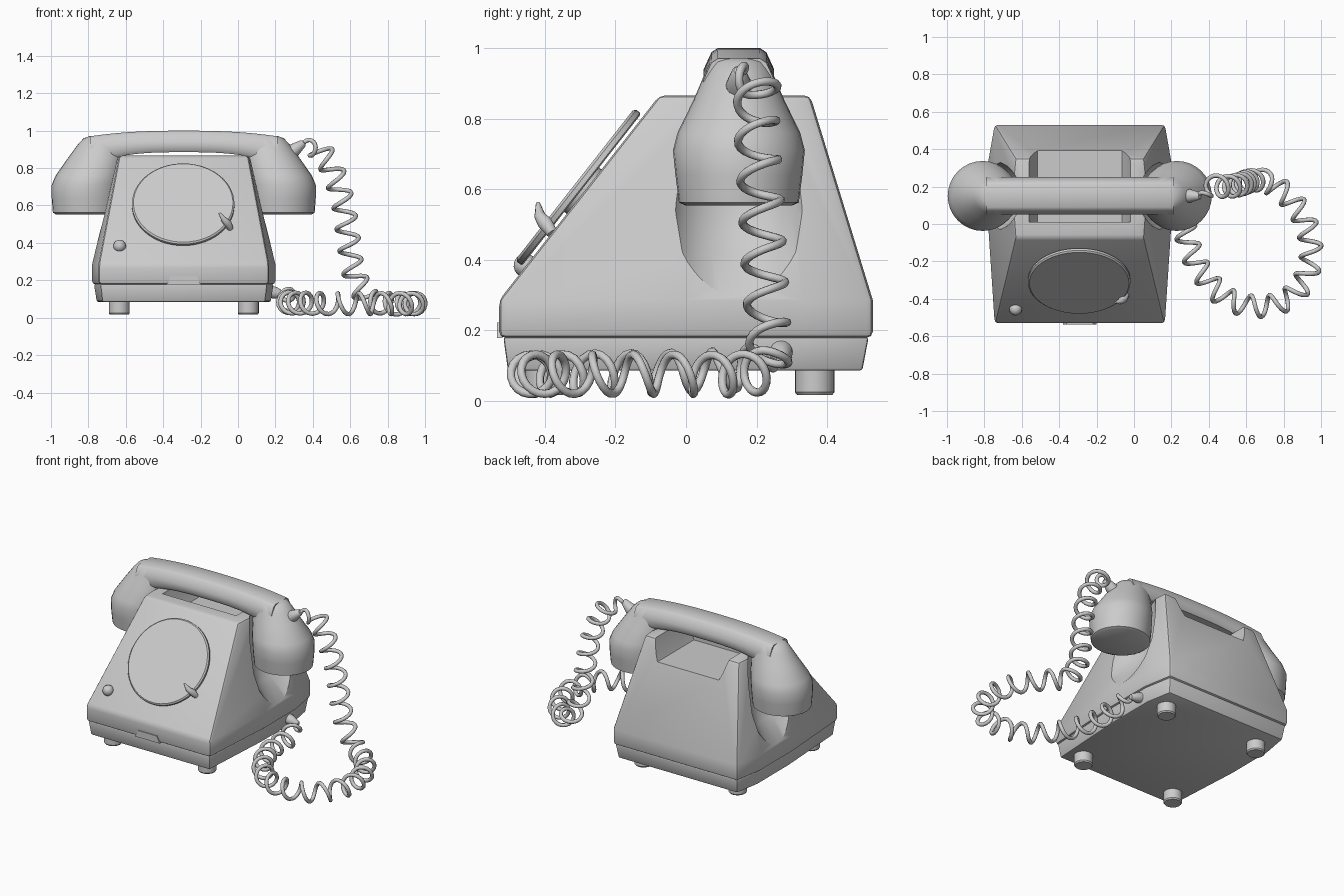
import bpy, bmesh, math
from mathutils import Vector, Matrix

if "Cube" in bpy.data.objects:
    bpy.data.objects.remove(bpy.data.objects["Cube"], do_unlink=True)

grey = bpy.data.materials.new("plain grey")
grey.use_nodes = True
GREY = (0.6, 0.6, 0.6, 1)
grey.diffuse_color = GREY
grey.node_tree.nodes["Principled BSDF"].inputs["Base Color"].default_value = GREY

CX = -0.29   # centre of the telephone body in x
HY = 0.15    # centre of the handset in y


def loft(name, rings):
    """Skin a closed solid through rings with equal point counts."""
    bm = bmesh.new()
    rows = [[bm.verts.new(p) for p in ring] for ring in rings]
    n = len(rows[0])
    for a, b in zip(rows, rows[1:]):
        for i in range(n):
            bm.faces.new((a[i], a[(i + 1) % n], b[(i + 1) % n], b[i]))
    bm.faces.new(rows[0][::-1])
    bm.faces.new(rows[-1])
    bmesh.ops.recalc_face_normals(bm, faces=bm.faces)
    mesh = bpy.data.meshes.new(name)
    bm.to_mesh(mesh)
    bm.free()
    mesh.materials.append(grey)
    ob = bpy.data.objects.new(name, mesh)
    bpy.context.collection.objects.link(ob)
    return ob


def ellipse(cx, cy, z, rx, ry, n=32):
    return [(cx + rx * math.cos(math.tau * i / n), cy + ry * math.sin(math.tau * i / n), z)
            for i in range(n)]


def activate(ob):
    bpy.ops.object.select_all(action='DESELECT')
    ob.select_set(True)
    bpy.context.view_layer.objects.active = ob


def smooth(ob, angle=35):
    activate(ob)
    bpy.ops.object.shade_smooth_by_angle(angle=math.radians(angle))


def bevel(ob, width, segments=2):
    mod = ob.modifiers.new("bevel", 'BEVEL')
    mod.width, mod.segments, mod.limit_method = width, segments, 'ANGLE'
    mod.angle_limit = math.radians(25)
    activate(ob)
    bpy.ops.object.modifier_apply(modifier=mod.name)


def carve(ob, cutter):
    mod = ob.modifiers.new("carve", 'BOOLEAN')
    mod.operation, mod.solver, mod.object = 'DIFFERENCE', 'EXACT', cutter
    activate(ob)
    bpy.ops.object.modifier_apply(modifier=mod.name)
    bpy.data.objects.remove(cutter, do_unlink=True)


def spun(name, profile, centre, axis, n=24):
    """Turned part: profile of (radius, height) along an axis."""
    ob = loft(name, [ellipse(0, 0, h, r, r, n) for r, h in profile])
    turn = Vector(axis).to_track_quat('Z', 'Y').to_matrix().to_4x4()
    ob.data.transform(Matrix.Translation(centre) @ turn)
    smooth(ob)
    return ob


def plan(z, front, back, corner, middle, y_front=0.0, y_back=0.33):
    """Eight-sided outline of the housing at one height."""
    half = [(corner, front), (middle, y_front), (middle, y_back), (corner, back)]
    pts = half + [(-x, y) for x, y in reversed(half)]
    return [(CX + x, y, z) for x, y in pts]


# Housing: tapered shell, cradle trough and side hollows for the cups
body = loft("body", [plan(0.178, -0.53, 0.53, 0.455, 0.49),
                     plan(0.285, -0.53, 0.53, 0.455, 0.49),
                     plan(0.866, -0.075, 0.352, 0.345, 0.352, 0.02, 0.28)])
bevel(body, 0.018)
trough = [[(CX - w, 0.01, z), (CX + w, 0.01, z), (CX + w, 0.7, z), (CX - w, 0.7, z)]
          for z, w in ((0.735, 0.225), (0.78, 0.245), (1.0, 0.31))]
carve(body, loft("trough_cutter", trough))
for s in (-1, 1):
    hollow = [ellipse(CX + s * x, HY, z, r, r, 48)
              for z, x, r in ((0.27, 0.71, 0.2), (0.42, 0.585, 0.205),
                              (0.54, 0.525, 0.205), (0.72, 0.515, 0.205), (1.0, 0.515, 0.2))]
    carve(body, loft("hollow_cutter", hollow))
smooth(body, 30)

base = loft("base", [plan(0.085, -0.505, 0.5, 0.435, 0.465),
                     plan(0.18, -0.518, 0.518, 0.446, 0.48)])
bevel(base, 0.008)
smooth(base)

# Small pull tab at the lower front edge
tab = [[(CX + x, y, z) for x, z in ((-0.09, 0.178), (0.09, 0.178), (0.07, 0.222), (-0.07, 0.222))]
       for y in (-0.536, -0.52)]
loft("front_tab", tab)

for side in (-0.345, 0.345):
    for y in (-0.4, 0.365):
        spun("foot", [(0.05, 0.016), (0.056, 0.024), (0.056, 0.1)], (CX + side, y, 0), (0, 0, 1))

# Dial on the sloping front
slope = Vector((0, 0.455, 0.58)).normalized()
out = Vector((0, -slope.z, slope.y))
dial_centre = Vector((CX - 0.003, -0.288, 0.592))
spun("dial", [(0.268, 0.01), (0.274, 0.014), (0.274, 0.028), (0.266, 0.035)],
     dial_centre, out, 56)
spun("dial_spindle", [(0.08, -0.02), (0.08, 0.015)], dial_centre, out)
knob_profile = [(0.034 * math.cos(a), 0.034 * math.sin(a)) for a in (-0.4, 0, 0.4, 0.8, 1.2, 1.5)]
spun("front_knob", knob_profile, (-0.633, -0.455, 0.383), out)


def tube(name, points, radii, n=8):
    """Round tube through points, carrying its frame along the path."""
    pts = [Vector(p) for p in points]
    side, rings = Vector((0, 1, 0.1)), []
    for i, p in enumerate(pts):
        t = (pts[min(i + 1, len(pts) - 1)] - pts[max(i - 1, 0)]).normalized()
        side = (side - t * side.dot(t)).normalized()
        up = t.cross(side)
        rings.append([p + radii[i] * (side * math.cos(math.tau * k / n) + up * math.sin(math.tau * k / n))
                      for k in range(n)])
    ob = loft(name, rings)
    smooth(ob, 60)
    return ob


tube("finger_stop", [(-0.04, -0.38, 0.475), (-0.055, -0.4, 0.505), (-0.075, -0.415, 0.525),
                     (-0.1, -0.42, 0.56)], [0.016, 0.022, 0.016, 0.006])

# Handset: arched handle and two cups
handle = []
for i in range(17):
    u = -1 + i / 8
    x = CX + 0.5 * u
    top = 1.0 - 0.03 * abs(u) ** 2.5
    bottom = 0.885 - 0.07 * abs(u) ** 3
    outline = [(-0.1, bottom + 0.02), (-0.085, bottom), (0.085, bottom), (0.1, bottom + 0.02),
               (0.1, top - 0.06), (0.078, top - 0.012), (0.06, top), (-0.06, top),
               (-0.078, top - 0.012), (-0.1, top - 0.06)]
    handle.append([(x, HY + y, z) for y, z in outline])
smooth(loft("handset_handle", handle), 40)
for s, name in ((-1, "right_cup"), (1, "left_cup")):
    cup = [ellipse(CX + s * x, HY, z, rx, ry)
           for z, x, rx, ry in ((0.553, 0.52, 0.165, 0.15), (0.562, 0.52, 0.18, 0.17),
                                (0.64, 0.52, 0.186, 0.18), (0.71, 0.519, 0.187, 0.187),
                                (0.76, 0.505, 0.18, 0.174), (0.85, 0.47, 0.152, 0.13),
                                (0.925, 0.445, 0.122, 0.098), (0.96, 0.43, 0.105, 0.082),
                                (0.972, 0.42, 0.08, 0.065))]
    smooth(loft(name, cup), 40)

# Strain reliefs at both ends of the cord
spun("handset_relief", [(0.038, -0.03), (0.036, 0.02), (0.02, 0.08), (0.014, 0.085)],
     (0.285, HY, 0.885), (0.8, 0, 0.6), 16)
spun("base_relief", [(0.034, -0.03), (0.032, 0.02), (0.018, 0.07), (0.014, 0.075)],
     (0.18, 0.27, 0.138), (0.9, 0, -0.25), 16)

# Coiled cord wound around a smooth path
path = [Vector(p) for p in (
    (0.345, 0.15, 0.93), (0.42, 0.2, 0.91), (0.5, 0.2, 0.8), (0.56, 0.21, 0.62),
    (0.59, 0.22, 0.42), (0.62, 0.23, 0.24), (0.7, 0.23, 0.1), (0.82, 0.15, 0.075),
    (0.92, 0, 0.075), (0.945, -0.2, 0.075), (0.86, -0.37, 0.075), (0.7, -0.44, 0.075),
    (0.5, -0.4, 0.075), (0.35, -0.24, 0.078), (0.275, -0.04, 0.08), (0.275, 0.15, 0.09),
    (0.24, 0.27, 0.122))]
track = []
for i in range(len(path) - 1):
    a, b, c, d = (path[min(max(i + k, 0), len(path) - 1)] for k in (-1, 0, 1, 2))
    for j in range(30):
        t = j / 30
        track.append(0.5 * (2 * b + (c - a) * t + (2 * a - 5 * b + 4 * c - d) * t * t
                            + (3 * b - a - 3 * c + d) * t ** 3))
track.append(path[-1])
coil, side, run = [], Vector((0, 1, 0)), 0.0
total = sum((q - p).length for p, q in zip(track, track[1:]))
for i, p in enumerate(track):
    q, r = track[min(i + 1, len(track) - 1)], track[max(i - 1, 0)]
    t = (q - r).normalized()
    side = (side - t * side.dot(t)).normalized()
    if i:
        run += (p - r).length
    turn = math.tau * run / 0.118
    reach = 0.056 * min(1, run / 0.08, (total - run) / 0.08)
    coil.append(p + reach * (side * math.cos(turn) + t.cross(side) * math.sin(turn)))
tube("coiled_cord", coil, [0.012] * len(coil))
